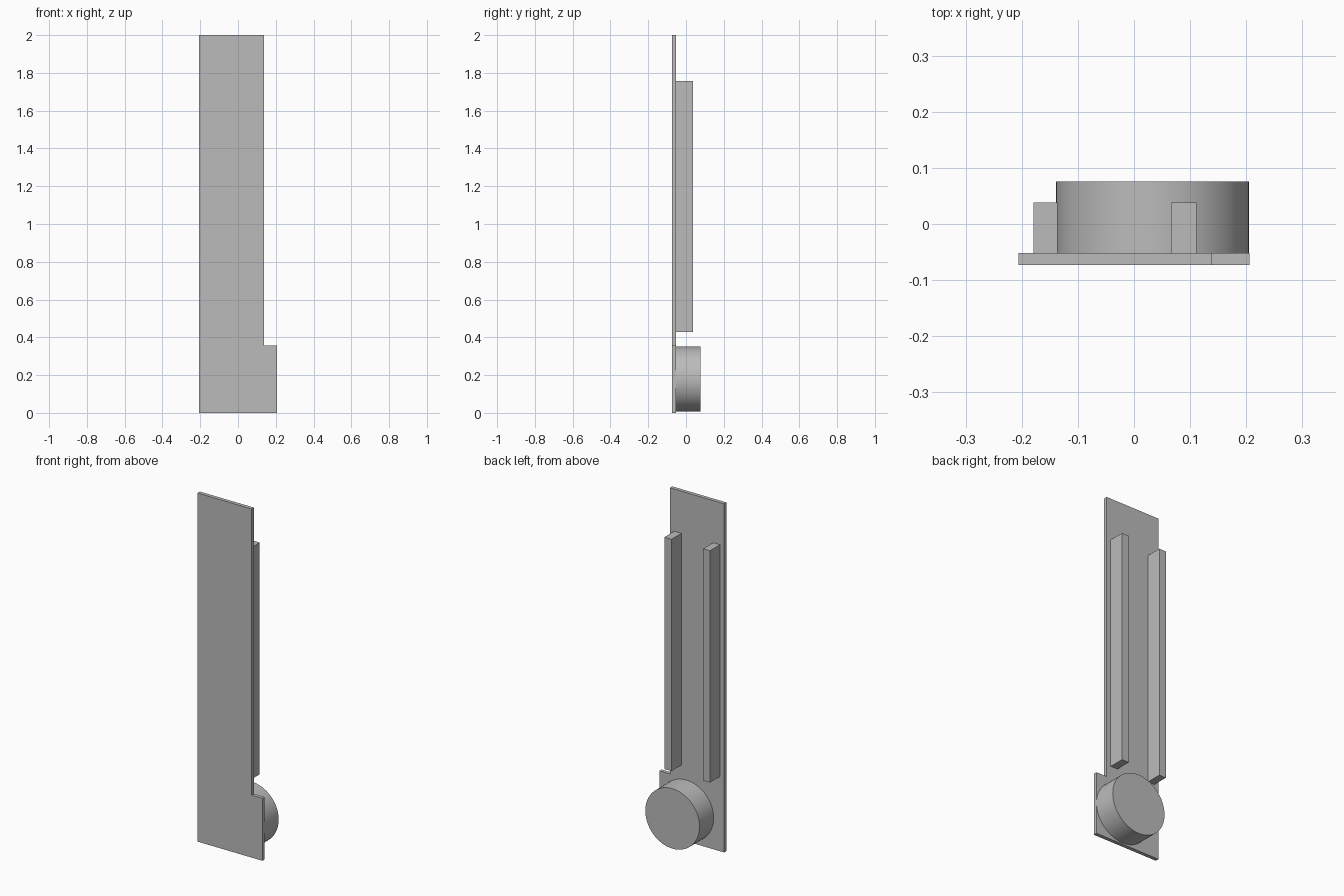
import bpy
import bmesh
from math import radians

cube = bpy.data.objects.get("Cube")
if cube:
    bpy.data.objects.remove(cube, do_unlink=True)

grey = bpy.data.materials.new("plain grey")
grey.use_nodes = True
colour = (0.5, 0.5, 0.5, 1)
grey.diffuse_color = colour
grey.node_tree.nodes["Principled BSDF"].inputs["Base Color"].default_value = colour

FRONT, BACK = -0.073, -0.052   # faces of the thin plate


def extrude_profile(name, points, y0, y1):
    """Extrude an (x, z) outline along y into a closed solid."""
    bm = bmesh.new()
    face = bm.faces.new([bm.verts.new((x, y0, z)) for x, z in points])
    new = bmesh.ops.extrude_face_region(bm, geom=[face])["geom"]
    verts = [v for v in new if isinstance(v, bmesh.types.BMVert)]
    bmesh.ops.translate(bm, verts=verts, vec=(0, y1 - y0, 0))
    bmesh.ops.recalc_face_normals(bm, faces=bm.faces)
    mesh = bpy.data.meshes.new(name)
    bm.to_mesh(mesh)
    bm.free()
    mesh.materials.append(grey)
    obj = bpy.data.objects.new(name, mesh)
    bpy.context.collection.objects.link(obj)
    return obj


# Thin plate with a tab at the lower left
extrude_profile("back_plate", [(-0.206, 0), (0.206, 0), (0.206, 0.358),
                               (0.138, 0.358), (0.138, 2), (-0.206, 2)], FRONT, BACK)

# Two long bars on the back
for name, x0, x1 in (("right_bar", -0.179, -0.136), ("left_bar", 0.066, 0.111)):
    extrude_profile(name, [(x0, 0.428), (x1, 0.428), (x1, 1.758), (x0, 1.758)],
                    BACK, 0.038)

# Round drum behind the tab
bpy.ops.mesh.primitive_cylinder_add(vertices=64, radius=0.172, depth=0.076 - BACK,
                                    location=(0.033, (0.076 + BACK) / 2, 0.179),
                                    rotation=(radians(90), 0, 0))
drum = bpy.context.object
drum.name = "round_drum"
drum.data.materials.append(grey)
bpy.ops.object.shade_smooth_by_angle(angle=radians(30))
